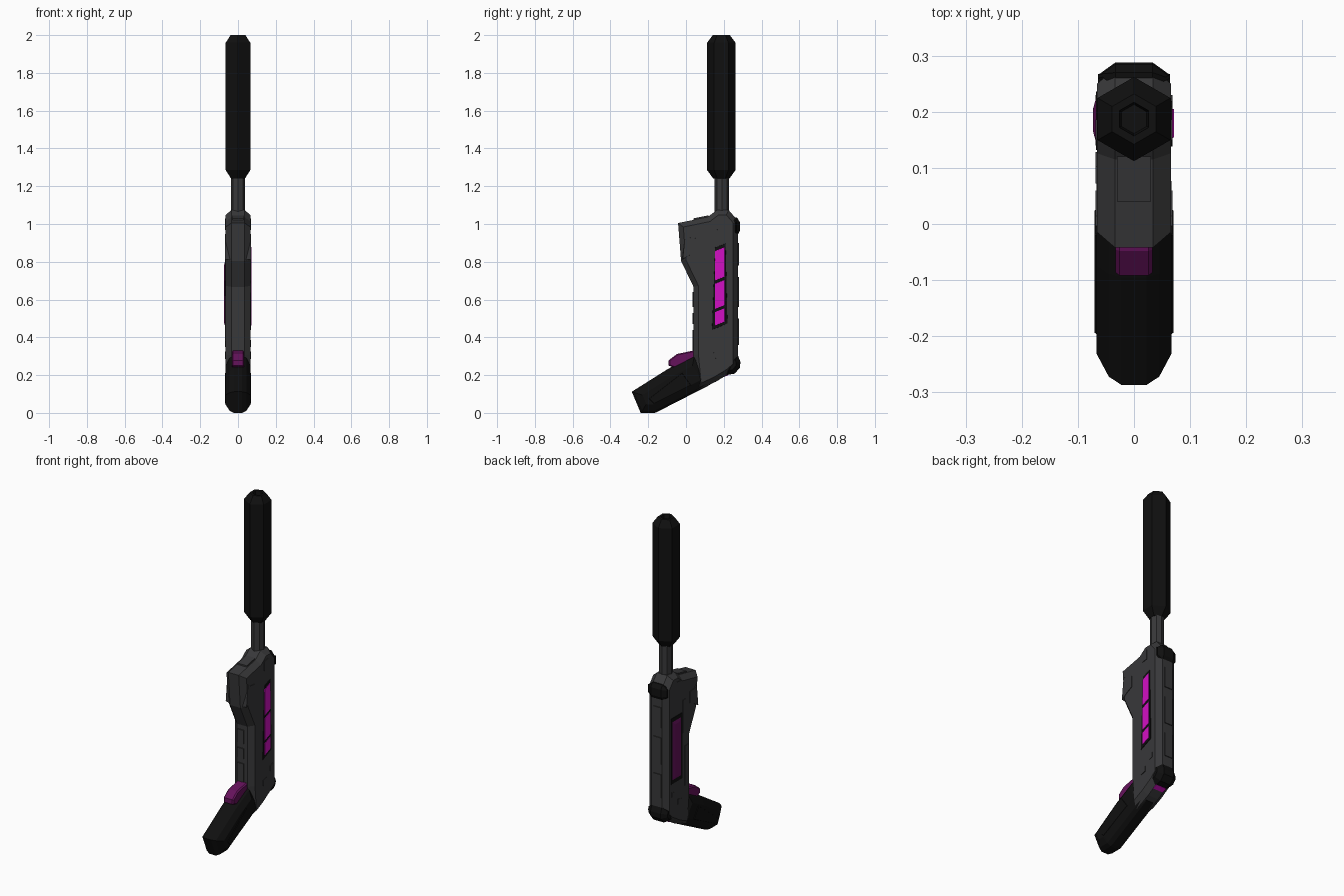
import bpy, bmesh, math
from mathutils import Vector

if "Cube" in bpy.data.objects:
    bpy.data.objects.remove(bpy.data.objects["Cube"])


def material(name, r, g, b):
    m = bpy.data.materials.new(name)
    m.diffuse_color = (r, g, b, 1)
    m.use_nodes = True
    m.node_tree.nodes["Principled BSDF"].inputs["Base Color"].default_value = m.diffuse_color
    return m


GREY = material("dark_grey", .04, .04, .042)
BLACK = material("black", .005, .005, .005)
GLOW = material("bright_magenta", .65, .005, .55)
PLUM = material("dark_magenta", .13, .006, .105)


def finish(name, bm, mat):
    bmesh.ops.recalc_face_normals(bm, faces=bm.faces)
    me = bpy.data.meshes.new(name)
    bm.to_mesh(me)
    bm.free()
    me.materials.append(mat)
    ob = bpy.data.objects.new(name, me)
    bpy.context.collection.objects.link(ob)
    return ob


def inset(pts, d):
    """Shrink a closed (y, z) outline by d with mitred corners."""
    area = sum(a[0] * b[1] - b[0] * a[1] for a, b in zip(pts, pts[1:] + pts[:1]))
    s = 1 if area > 0 else -1
    out = []
    for i, p in enumerate(pts):
        p = Vector(p)
        e1 = (p - Vector(pts[i - 1])).normalized()
        e2 = (Vector(pts[(i + 1) % len(pts)]) - p).normalized()
        n1, n2 = Vector((-e1.y, e1.x)) * s, Vector((-e2.y, e2.x)) * s
        out.append(p + (n1 + n2) * d / (1 + n1.dot(n2)))
    return out


def slab(name, pts, layers, mat):
    """Stack the side outline along x; each layer is (x, inset)."""
    bm = bmesh.new()
    rings = [[bm.verts.new((x, q[0], q[1])) for q in inset(pts, d)] for x, d in layers]
    n = len(pts)
    for a, b in zip(rings, rings[1:]):
        for i in range(n):
            bm.faces.new((a[i], a[(i + 1) % n], b[(i + 1) % n], b[i]))
    bm.faces.new(rings[0])
    bm.faces.new(rings[-1])
    return finish(name, bm, mat)


def sym(*half):
    return [(-x, d) for x, d in reversed(half)] + list(half)


def lathe(name, y, steps, mat, sides=6):
    """Faceted upright tube; steps are (radius, z)."""
    bm = bmesh.new()
    rings = []
    for r, z in steps:
        rings.append([bm.verts.new((r * math.sin(k * math.tau / sides),
                                    y + r * math.cos(k * math.tau / sides), z))
                      for k in range(sides)])
    for a, b in zip(rings, rings[1:]):
        for i in range(sides):
            j = (i + 1) % sides
            bm.faces.new((a[i], a[j], b[j], b[i]))
    bm.faces.new(rings[0])
    bm.faces.new(rings[-1])
    return finish(name, bm, mat)


def rect(y0, y1, z0, z1, slope=0):
    return [(y0, z0), (y1, z0 + slope), (y1, z1 + slope), (y0, z1)]


# Suppressor with recessed muzzle, and barrel
lathe("suppressor", .187, [(.042, 1.24), (.075, 1.285), (.075, 1.96), (.045, 2.0),
                           (.03, 2.0), (.026, 1.95)], BLACK)
lathe("barrel", .19, [(.038, 1.03), (.038, 1.26)], GREY, 8)

# Main body
body = [(-.042, 1.005), (.115, 1.037), (.163, 1.074), (.226, 1.074), (.276, 1.015),
        (.276, .25), (.235, .212), (.158, .165), (.058, .12), (.04, .307),
        (.04, .667), (-.026, .804)]
slab("body", body, sym((.034, 0), (.066, .026)), GREY)

# Rounded grip
grip = [(-.287, .112), (-.095, .233), (.045, .305), (.1, .24), (.13, .15),
        (-.147, .008), (-.165, 0), (-.24, 0)]
slab("grip", grip, sym((.022, 0), (.045, .012), (.067, .045)), BLACK)
for s in (-1, 1):
    slab("grip_side_plate", [(-.2, .075), (-.17, .045), (.03, .145), (-.02, .215)],
         [(s * .06, 0), (s * .07, .004)], BLACK)

# Trigger block
slab("trigger_block", [(-.092, .25), (-.092, .278), (-.048, .312), (.05, .332),
                       (.05, .29), (-.05, .235)], sym((.026, 0), (.033, .006)), PLUM)

# Rear caps at the top and bottom of the back
slab("rear_top_cap", [(.245, .935), (.275, .945), (.285, .965), (.285, 1.01),
                      (.27, 1.035), (.245, 1.03)], sym((.033, 0), (.064, .022)), BLACK)
slab("rear_bottom_cap", [(.205, .225), (.235, .3), (.275, .305), (.288, .27),
                         (.286, .24), (.258, .208), (.215, .2)],
     sym((.033, 0), (.064, .022)), BLACK)
slab("rear_light", [(.158, .185), (.165, .2), (.21, .235), (.225, .2), (.17, .178)],
     sym((.034, 0)), GLOW)

# Right light panel: black frame and three glowing cells
frame = [(.135, .435), (.222, .472), (.212, .9), (.152, .878)]
slab("right_panel_frame", frame, [(.05, 0), (.069, .003)], BLACK)
for z0, z1 in ((.46, .535), (.548, .685), (.698, .858)):
    slab("right_light_cell", rect(.152, .207, z0, z1, .022), [(.06, 0), (.071, .002)], GLOW)

# Left panel: black frame and a ridged cover
slab("left_panel_frame", rect(.128, .24, .43, .83), [(-.05, 0), (-.068, .004)], BLACK)
slab("left_panel_cover", rect(.14, .23, .45, .81), [(-.06, 0), (-.067, .003), (-.073, .025)], PLUM)

# Raised plates on both sides
plates = [[(-.02, .81), (.03, .84), (.062, .855), (.062, .925), (.015, .93), (-.005, .95)],
          rect(.148, .188, .965, 1.025, .006), rect(.207, .232, .345, .38, .008),
          rect(.138, .175, .282, .318, .01), rect(.07, .11, .38, .62),
          rect(.1, .13, .7, .9)]
for s in (-1, 1):
    for p in plates[:4] if s > 0 else plates:
        slab("side_plate", p, [(s * .04, 0), (s * .069, .002)], GREY)

# Raised strips along the front and back edges
for z0, z1 in ((.33, .44), (.47, .53), (.56, .64)):
    slab("front_strip", rect(.034, .06, z0, z1), [(-.03, 0), (.012, 0)], GREY)
for z0, z1 in ((.36, .5), (.56, .72), (.78, .9)):
    slab("back_strip", rect(.26, .281, z0, z1), [(-.03, 0), (.02, 0)], GREY)
slab("top_plate", [(.04, 1.0), (.04, 1.03), (.12, 1.046), (.12, 1.0)], sym((.03, 0)), GREY)
